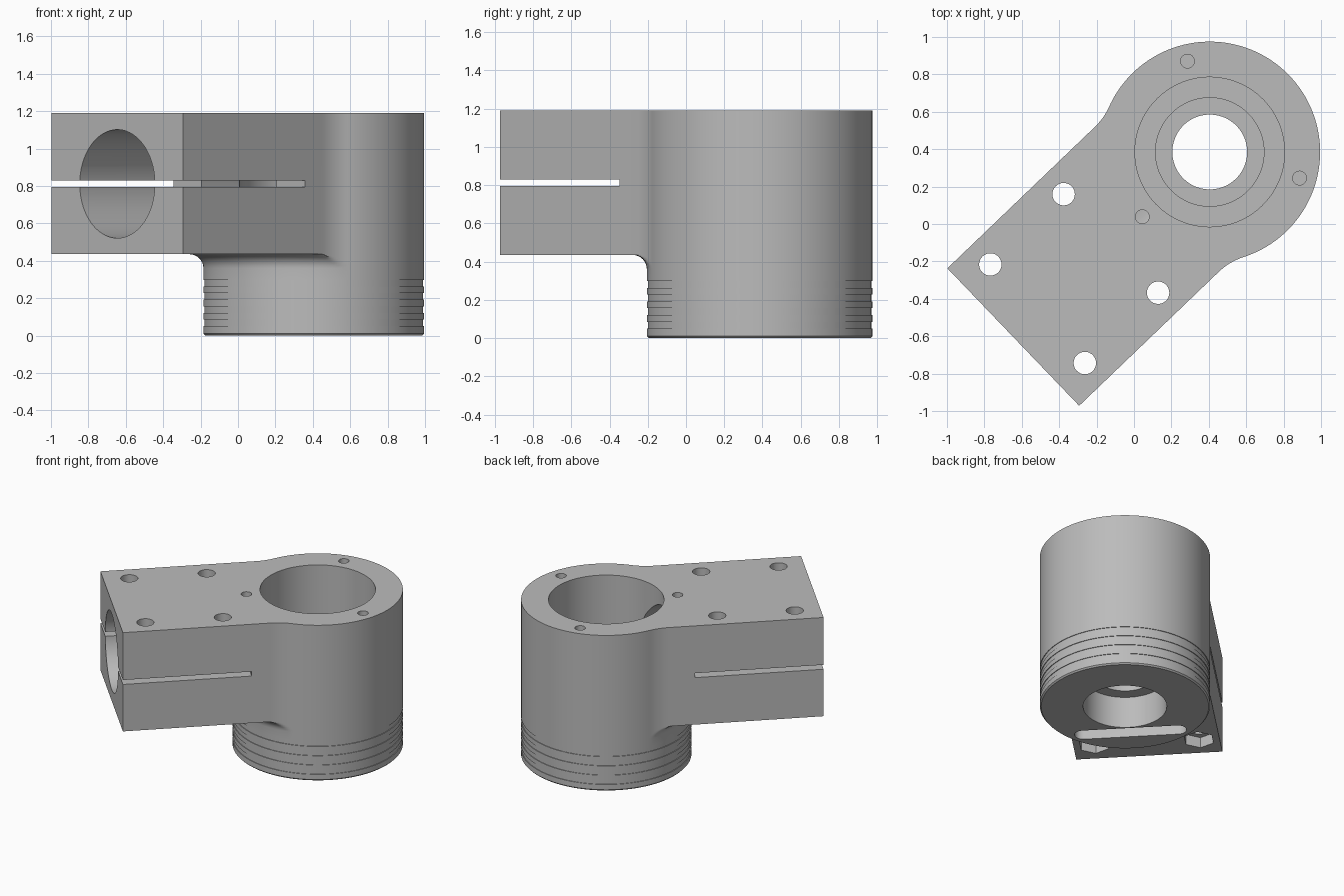
import bpy, bmesh
from math import sin, cos, pi, sqrt, atan2, radians
from mathutils import Matrix

if "Cube" in bpy.data.objects:
    bpy.data.objects.remove(bpy.data.objects["Cube"])

# Working frame: origin on the column axis, +X along the arm
FRAME = Matrix.Translation((0.405, 0.385, 0)) @ Matrix.Rotation(radians(223.8), 4, 'Z')
R, TOP, UNDER = 0.59, 1.19, 0.435
ARM_END, ARM_HALF, ARM_MID = 1.443, 0.509, -0.013
BLEND, FILLET = 0.35, 0.075

grey = bpy.data.materials.new("machined_grey")
grey.use_nodes = True
colour = (0.5, 0.5, 0.5, 1)
grey.diffuse_color = colour
grey.node_tree.nodes["Principled BSDF"].inputs["Base Color"].default_value = colour


def make_object(name, bm):
    bmesh.ops.recalc_face_normals(bm, faces=bm.faces)
    bm.transform(FRAME)
    mesh = bpy.data.meshes.new(name)
    bm.to_mesh(mesh)
    bm.free()
    mesh.materials.append(grey)
    obj = bpy.data.objects.new(name, mesh)
    bpy.context.collection.objects.link(obj)
    return obj


def loft(bm, rings):
    """Skin a stack of equal point loops and cap both ends."""
    loops = [[bm.verts.new(p) for p in ring] for ring in rings]
    n = len(loops[0])
    for a, b in zip(loops, loops[1:]):
        for i in range(n):
            j = (i + 1) % n
            bm.faces.new((a[i], a[j], b[j], b[i]))
    bm.faces.new(loops[0][::-1])
    bm.faces.new(loops[-1])


def lathe(bm, profile, centre=(0, 0), n=96):
    loft(bm, [[(centre[0] + r * cos(2 * pi * i / n), centre[1] + r * sin(2 * pi * i / n), z)
               for i in range(n)] for r, z in profile])


def half_outline(width):
    """Plan outline of one side, from the arm end's middle to the column's far side."""
    cy = width + BLEND
    cx = sqrt((R + BLEND) ** 2 - cy ** 2)
    turn = atan2(cy, cx)
    pts = [(ARM_END, width * i / 20) for i in range(20)]
    pts += [(ARM_END + (cx - ARM_END) * i / 24, width) for i in range(24)]
    for i in range(12):
        a = -pi / 2 - (pi / 2 - turn) * i / 12
        pts.append((cx + BLEND * cos(a), cy + BLEND * sin(a)))
    pts += [(R * cos(a), R * sin(a)) for a in
            (turn + (pi - turn) * i / 56 for i in range(57))]
    return pts


upper = half_outline(ARM_HALF + ARM_MID)
lower = [(x, -y) for x, y in half_outline(ARM_HALF - ARM_MID)]
outline = upper + lower[-2:0:-1]


def ring(radius, z):
    """Loop at a height, clipped to a radius around the column axis."""
    loop = []
    for x, y in outline:
        k = min(1, radius / sqrt(x * x + y * y))
        loop.append((x * k, y * k, z))
    return loop


# Body: grooved column, fillet under the arm, clamp arm
levels = [(R - 0.01, 0), (R, 0.01)]
for g in range(4):
    z = 0.05 + 0.071 * g
    levels += [(R, z), (R - 0.005, z), (R - 0.005, z + 0.035), (R, z + 0.035)]
for i in range(9):
    a = pi / 2 * i / 8
    levels.append((R + FILLET * (1 - cos(a)), UNDER - FILLET * (1 - sin(a))))
levels += [(9, UNDER), (9, TOP)]
bm = bmesh.new()
loft(bm, [ring(r, z) for r, z in levels])
bmesh.ops.remove_doubles(bm, verts=bm.verts, dist=1e-5)
body = make_object("clamp_body", bm)


def cut(name, bm):
    cutter = make_object(name, bm)
    cutter.hide_render = True
    bpy.context.view_layer.objects.active = body
    mod = body.modifiers.new(name, 'BOOLEAN')
    mod.operation, mod.solver, mod.object = 'DIFFERENCE', 'EXACT', cutter
    bpy.ops.object.modifier_apply(modifier=name)
    bpy.data.objects.remove(cutter)


# Stepped vertical bore
bm = bmesh.new()
lathe(bm, [(0.29, -0.1), (0.29, 0.24), (0.2, 0.24), (0.2, 0.36),
           (0.29, 0.36), (0.29, 0.45), (0.4, 0.45), (0.4, TOP + 0.1)])
cut("column_bore", bm)

# Horizontal bore along the arm, opening into the column bore
bm = bmesh.new()
lathe(bm, [(0.29, 0), (0.29, 1.6)])
bm.transform(Matrix.Translation((0, ARM_MID, 0.811)) @ Matrix.Rotation(pi / 2, 4, 'Y'))
cut("arm_bore", bm)

# Clamping slit across the arm
bm = bmesh.new()
bmesh.ops.create_cube(bm, size=1, matrix=Matrix.Translation((1.04, 0, 0.811))
                      @ Matrix.Diagonal((1, 2, 0.034, 1)))
cut("clamp_slit", bm)

# Bolt holes with hexagonal nut pockets beneath
for u in (0.72, 1.263):
    for side in (-1, 1):
        spot = (u, ARM_MID + 0.365 * side)
        bm = bmesh.new()
        lathe(bm, [(0.06, 0.3), (0.06, TOP + 0.1)], spot, 32)
        cut("bolt_hole", bm)
        bm = bmesh.new()
        lathe(bm, [(0.11, 0.3), (0.11, UNDER + 0.08)], spot, 6)
        cut("nut_pocket", bm)

# Small blind holes in the top rim
for k in range(3):
    a = 2 * pi * k / 3
    bm = bmesh.new()
    lathe(bm, [(0.037, TOP - 0.2), (0.037, TOP + 0.1)], (0.5 * cos(a), 0.5 * sin(a)), 24)
    cut("rim_hole", bm)

# Round-ended slot in the column's base
bm = bmesh.new()
slot = []
for i in range(26):
    side = 1 if i < 13 else -1
    a = pi * (i % 13) / 12 + (0 if side > 0 else pi)
    slot.append((0.36 + 0.06 * cos(a), 0.33 * side + 0.06 * sin(a)))
loft(bm, [[(x, y, z) for x, y in slot] for z in (-0.1, 0.15)])
cut("base_slot", bm)

# Smooth curved walls, crisp machined edges
bpy.ops.object.select_all(action='DESELECT')
body.select_set(True)
bpy.context.view_layer.objects.active = body
bpy.ops.object.shade_smooth_by_angle(angle=radians(30))
